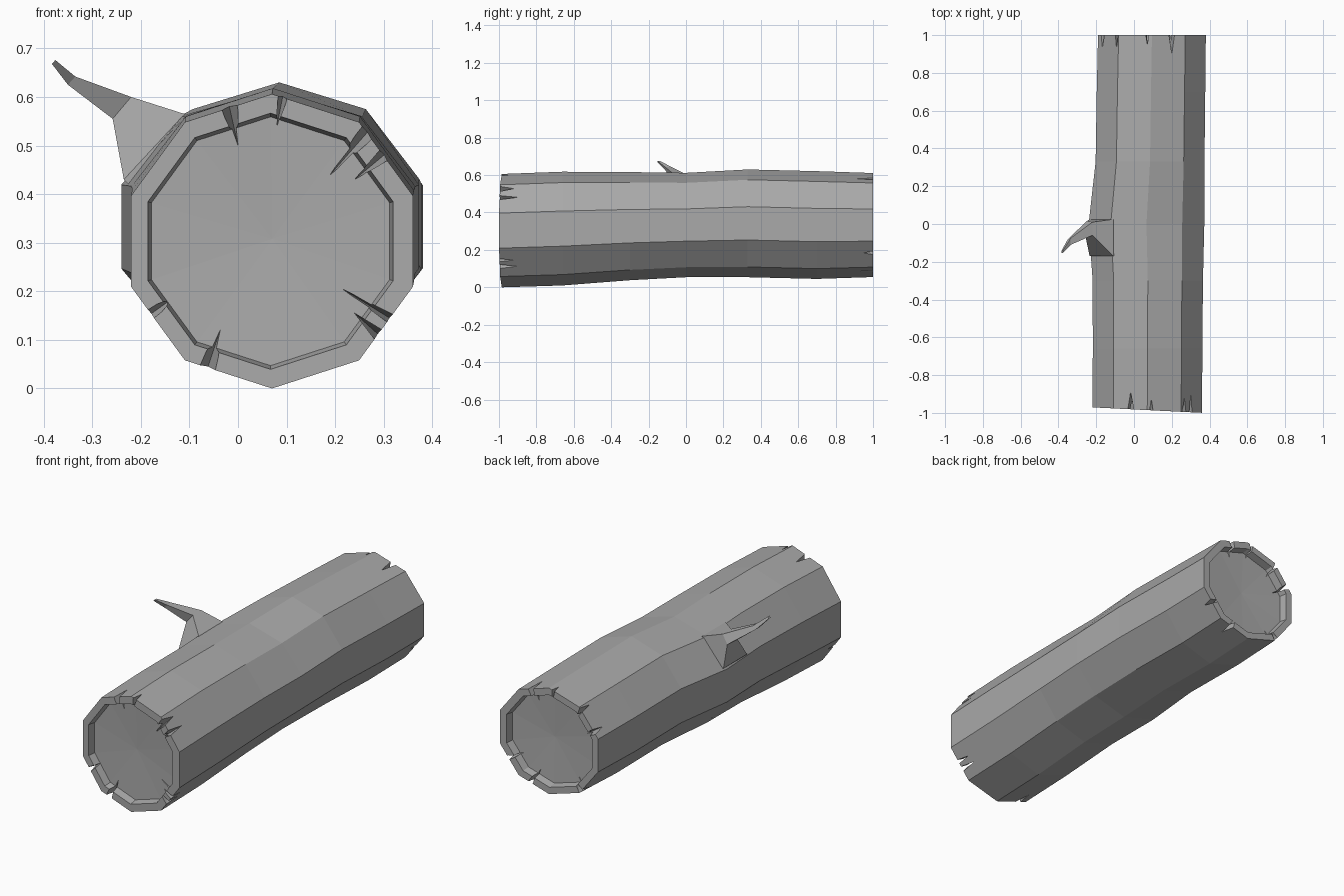
import bpy, bmesh
from math import sin, cos, pi
from mathutils import Vector

cube = bpy.data.objects.get("Cube")
if cube:
    bpy.data.objects.remove(cube, do_unlink=True)

bark = bpy.data.materials.new("grey wood")
bark.use_nodes = True
grey = (0.40, 0.40, 0.40, 1)
bark.diffuse_color = grey
bark.node_tree.nodes["Principled BSDF"].inputs["Base Color"].default_value = grey

SIDES = 10


def finish(bm, name):
    bmesh.ops.recalc_face_normals(bm, faces=bm.faces)
    mesh = bpy.data.meshes.new(name)
    bm.to_mesh(mesh)
    bm.free()
    mesh.materials.append(bark)
    obj = bpy.data.objects.new(name, mesh)
    bpy.context.collection.objects.link(obj)
    return obj


def ring(bm, y, cx, cz, rx, rz, skew=0):
    verts = []
    for i in range(SIDES):
        a = 2 * pi * i / SIDES
        dx = rx * sin(a)
        verts.append(bm.verts.new((cx + dx, y + skew * dx, cz - rz * cos(a))))
    return verts


def bridge(bm, a, b):
    n = len(a)
    for i in range(n):
        j = (i + 1) % n
        bm.faces.new((a[i], a[j], b[j], b[i]))


# Trunk cross-sections: y, centre x, centre z, half width, half height
sections = [
    (-0.985, 0.07, 0.303, 0.305, 0.303),
    (-0.66, 0.072, 0.314, 0.305, 0.304),
    (-0.30, 0.073, 0.327, 0.307, 0.289),
    (0.0, 0.066, 0.333, 0.322, 0.279),
    (0.33, 0.085, 0.342, 0.303, 0.288),
    (0.70, 0.09, 0.333, 0.302, 0.288),
    (1.0, 0.095, 0.333, 0.30, 0.278),
]
bm = bmesh.new()
rings = [ring(bm, *s, skew=-0.05 if s[0] < -0.9 else 0) for s in sections]
for a, b in zip(rings, rings[1:]):
    bridge(bm, a, b)

# Raised rim and sunken cut face at both ends
for outer, (y, cx, cz, rx, rz), inward in ((rings[0], sections[0], 1), (rings[-1], sections[-1], -1)):
    skew = -0.05 if inward > 0 else 0
    lip = ring(bm, y, cx - 0.003, cz, rx * 0.87, rz * 0.87, skew)
    floor = ring(bm, y + inward * 0.04, cx - 0.003, cz, rx * 0.845, rz * 0.845, skew)
    bridge(bm, outer, lip)
    bridge(bm, lip, floor)
    hub = bm.verts.new((cx, y + inward * 0.05, cz + 0.005))
    for i in range(SIDES):
        bm.faces.new((floor[i], floor[(i + 1) % SIDES], hub))
trunk = finish(bm, "trunk")

# Cracks: outer x, z, inner x, z, half width, length along the trunk
front_cracks = [
    (-0.02, 0.59, 0.0, 0.50, 0.021, 0.12),
    (0.09, 0.59, 0.08, 0.54, 0.011, 0.06),
    (0.26, 0.52, 0.19, 0.44, 0.016, 0.07),
    (0.30, 0.48, 0.24, 0.43, 0.014, 0.10),
    (0.32, 0.14, 0.215, 0.205, 0.010, 0.07),
    (0.29, 0.11, 0.24, 0.155, 0.014, 0.10),
    (-0.06, 0.05, -0.035, 0.125, 0.02, 0.10),
    (-0.17, 0.16, -0.135, 0.185, 0.016, 0.07),
]
back_cracks = [
    (0.20, 0.58, 0.18, 0.51, 0.018, 0.12),
    (0.07, 0.61, 0.075, 0.54, 0.010, 0.05),
    (-0.10, 0.56, -0.06, 0.49, 0.014, 0.09),
    (-0.165, 0.45, -0.10, 0.41, 0.016, 0.08),
    (0.34, 0.18, 0.27, 0.21, 0.014, 0.06),
    (0.20, 0.09, 0.17, 0.15, 0.015, 0.08),
    (-0.09, 0.12, -0.05, 0.17, 0.016, 0.08),
]


def cut_crack(y, inward, ox, oz, ix, iz, half, length):
    outer, inner = Vector((ox, 0, oz)), Vector((ix, 0, iz))
    out = (outer - inner).normalized()
    side = Vector((out.z, 0, -out.x)) * half
    top = outer + out * 0.03
    start = Vector((0, y - inward * 0.03, 0))
    end = Vector((0, y + inward * length, 0))
    bm = bmesh.new()
    # A wedge that narrows both toward the core and along the trunk
    front = [bm.verts.new(p + start) for p in (top + side * 1.3, top - side * 1.3, inner)]
    deep = [bm.verts.new(top + end), bm.verts.new(inner + Vector((0, y + inward * 0.045, 0)))]
    bmesh.ops.convex_hull(bm, input=front + deep)
    cutter = finish(bm, "crack_cutter")
    cutter.hide_render = True
    mod = trunk.modifiers.new("crack", 'BOOLEAN')
    mod.operation = 'DIFFERENCE'
    mod.solver = 'EXACT'
    mod.object = cutter
    bpy.context.view_layer.objects.active = trunk
    bpy.ops.object.modifier_apply(modifier=mod.name)
    bpy.data.objects.remove(cutter, do_unlink=True)


for crack in front_cracks:
    cut_crack(-0.985, 1, *crack)
for crack in back_cracks:
    cut_crack(1.0, -1, *crack)

# Broken branch: four-sided tapering loops, bent toward the front
loops = [
    [(-0.11, 0.025, 0.565), (-0.11, -0.17, 0.565), (-0.235, -0.17, 0.43), (-0.235, 0.025, 0.43)],
    [(-0.22, 0.01, 0.60), (-0.22, -0.06, 0.60), (-0.258, -0.06, 0.555), (-0.25, 0.015, 0.555)],
    [(-0.335, -0.075, 0.642), (-0.335, -0.11, 0.642), (-0.35, -0.11, 0.625), (-0.35, -0.08, 0.625)],
    [(-0.376, -0.14, 0.676), (-0.376, -0.153, 0.676), (-0.383, -0.153, 0.668), (-0.383, -0.14, 0.668)],
]
# Root sunk into the trunk
loops.insert(0, [(x + 0.05, y, z - 0.05) for x, y, z in loops[0]])
bm = bmesh.new()
rows = [[bm.verts.new(p) for p in loop] for loop in loops]
for a, b in zip(rows, rows[1:]):
    bridge(bm, a, b)
bm.faces.new(rows[0])
bm.faces.new(rows[-1])
finish(bm, "branch")
